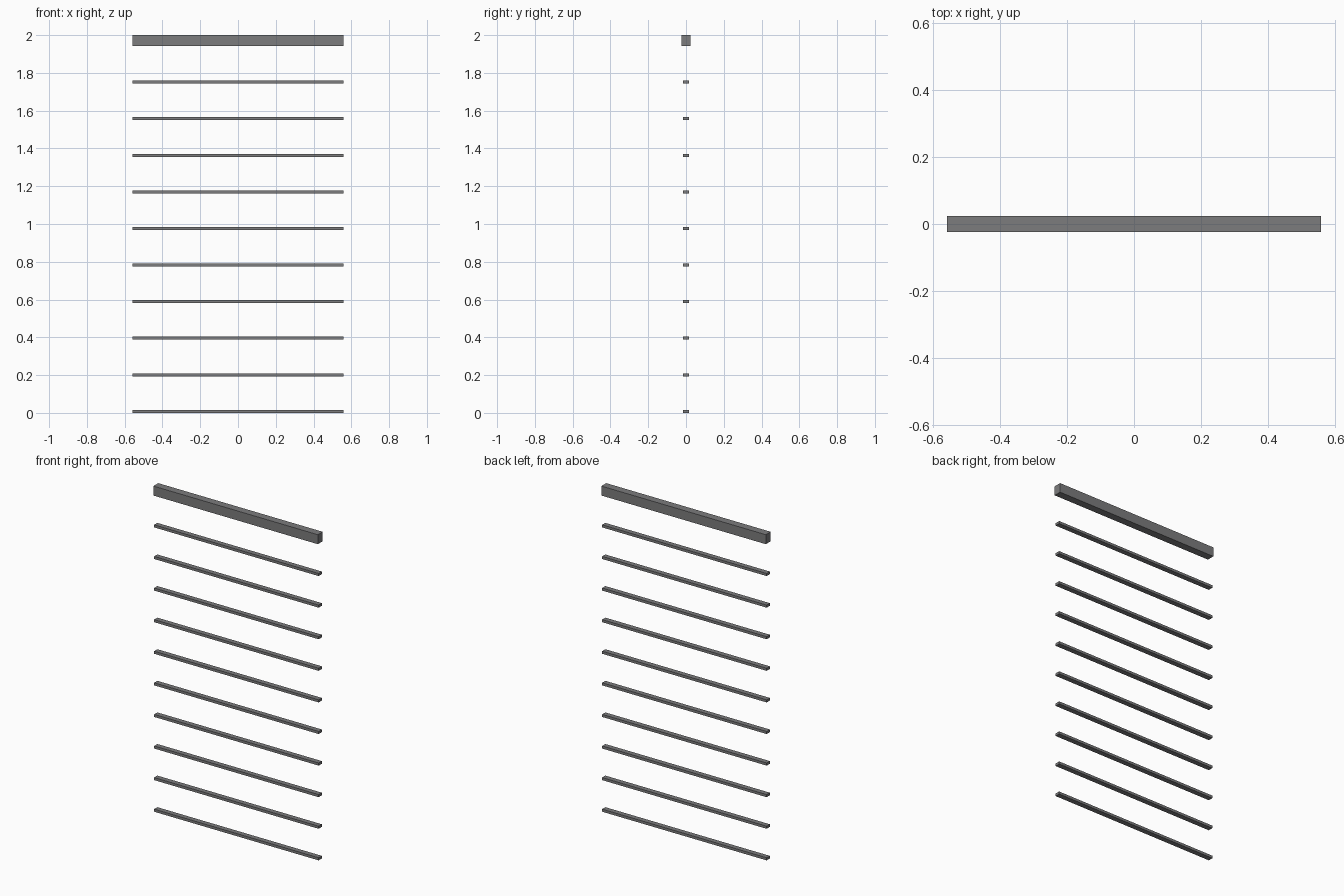
import bpy

if "Cube" in bpy.data.objects:
    bpy.data.objects.remove(bpy.data.objects["Cube"])

WIDTH = 1.116
SLATS = 10
SPACING = 0.1937
SLAT_T = 0.016

# Dark grey finish
dark = bpy.data.materials.new("dark_grey")
dark.diffuse_color = (0.2, 0.2, 0.205, 1)
dark.use_nodes = True
dark.node_tree.nodes["Principled BSDF"].inputs["Base Color"].default_value = dark.diffuse_color


def box(name, size, z_bottom):
    bpy.ops.mesh.primitive_cube_add(size=1, location=(0, 0, z_bottom + size[2] / 2))
    ob = bpy.context.object
    ob.name = name
    ob.scale = size
    bpy.ops.object.transform_apply(location=False, rotation=False, scale=True)
    ob.data.materials.append(dark)
    return ob


# Head rail across the top
box("head_rail", (WIDTH, 0.047, 0.058), 1.942)

# Evenly spaced thin slats below it
for i in range(SLATS):
    box(f"slat_{i + 1}", (WIDTH, 0.031, SLAT_T), i * SPACING)
